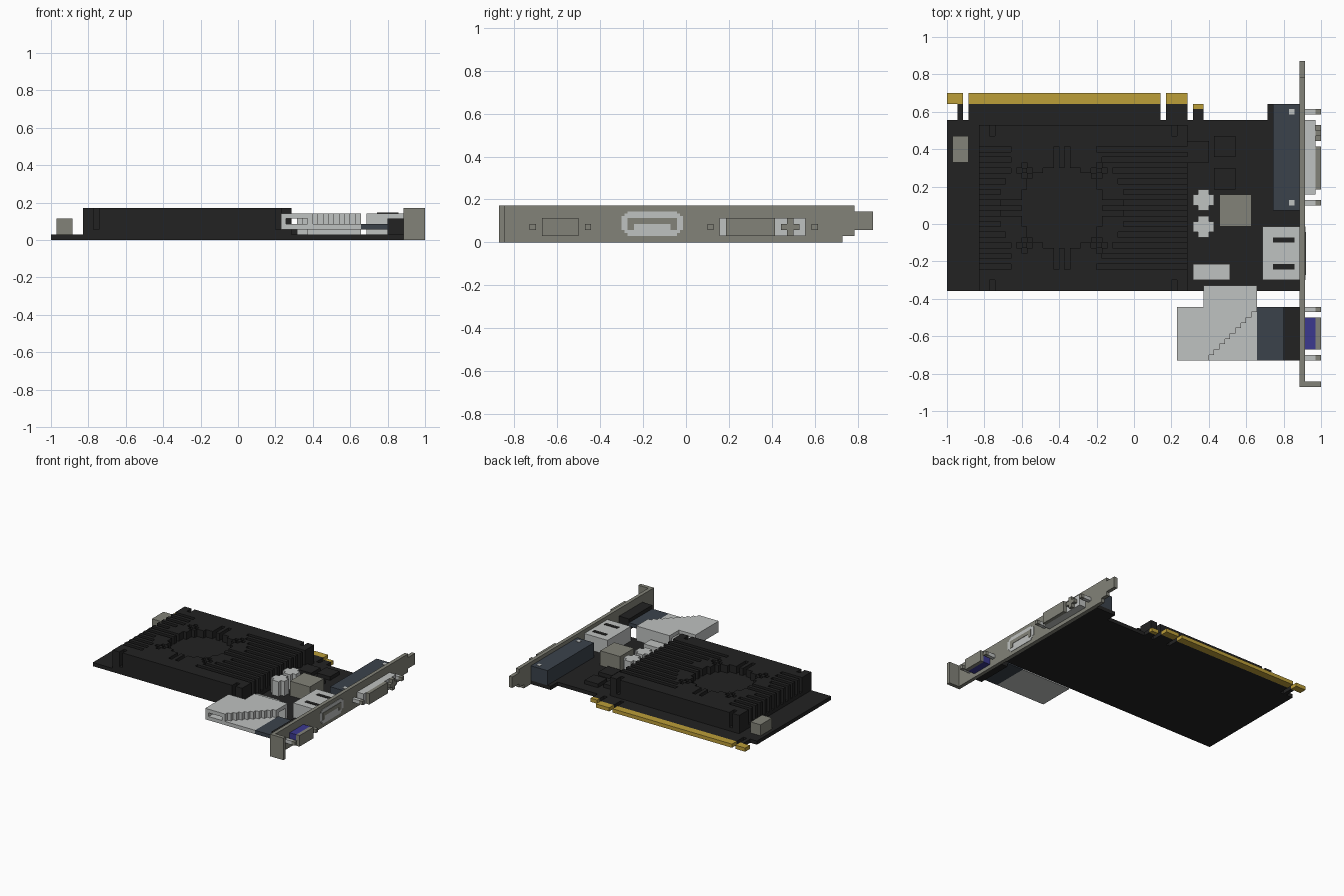
import bpy, bmesh, math
from mathutils import Vector

cube = bpy.data.objects.get("Cube")
if cube:
    bpy.data.objects.remove(cube, do_unlink=True)

U = 2 / 70                              # size of one block
ORIGIN = Vector((35, 30.5, 0))


def material(name, *srgb):
    rgb = [((c + 0.055) / 1.055) ** 2.4 for c in srgb]
    m = bpy.data.materials.new(name)
    m.use_nodes = True
    m.diffuse_color = (*rgb, 1)
    m.node_tree.nodes["Principled BSDF"].inputs["Base Color"].default_value = (*rgb, 1)
    return m


BLACK = material("black", .135, .135, .135)
GREY = material("warm grey", .51, .51, .47)
LIGHT = material("light grey", .75, .76, .755)
GOLD = material("gold", .74, .62, .22)
BLUE = material("blue", .23, .22, .56)
SLATE = material("slate", .23, .26, .295)


def blocks(name, mat, *boxes):
    """One object from boxes given as (x0, x1, y0, y1, z0, z1) in blocks."""
    bm = bmesh.new()
    for x0, x1, y0, y1, z0, z1 in boxes:
        made = bmesh.ops.create_cube(bm, size=1)
        for v in made["verts"]:
            p = Vector((x1 if v.co.x > 0 else x0,
                        y1 if v.co.y > 0 else y0,
                        z1 if v.co.z > 0 else z0))
            v.co = (p - ORIGIN) * U
    mesh = bpy.data.meshes.new(name)
    bm.to_mesh(mesh)
    bm.free()
    mesh.materials.append(mat)
    obj = bpy.data.objects.new(name, mesh)
    bpy.context.collection.objects.link(obj)
    return obj


# Circuit board with edge tabs
blocks("circuit_board", BLACK, (0, 66, 18, 50, 0, 1), (2, 3, 50, 53, 0, 1),
       (4, 40, 50, 53, 0, 1), (41, 45, 50, 53, 0, 1), (46, 48, 50, 52, 0, 1),
       (60, 66, 50, 53, 0, 1))
blocks("gold_contacts", GOLD, (0, 3, 53, 55, 0, 1), (4, 40, 53, 55, 0, 1),
       (41, 45, 53, 55, 0, 1), (46, 48, 52, 53, 0, 1))


# Heatsink with side fins and a round fan in the middle
def sink_height(i, j):
    dx, dy = abs(i - 21), abs(j - 33)
    d = math.hypot(dx, dy)
    if i in (8, 42) and dy > 13:
        return 2                        # corner slots
    if d < 7.7:
        return 4                        # fan hub
    if d < 12:                          # fan blades
        if dx < 3 or dy < 3:
            return 4 if min(dx, dy) % 2 else 6
        if abs(dx - dy) < 3:
            return 4 if (dx + dy) % 2 else 6
        return 6
    if dy < 13 and (i < 12 or i > 27) and dy % 2:
        return 2                        # fin gaps
    return 6


fins = []
for j in range(18, 49):
    start = 6
    for i in range(7, 46):
        if i == 45 or sink_height(i, j) != sink_height(start, j):
            fins.append((start, i, j, j + 1, 1, sink_height(start, j)))
            start = i
blocks("heatsink", BLACK, *fins)

# Components on the board
blocks("fan_connector", GREY, (1, 4, 42, 47, 1, 4))
blocks("chips", BLACK, (45, 49, 42, 46, 1, 2), (50, 54, 43, 47, 1, 2), (50, 54, 37, 41, 1, 2))
for n, y in enumerate((28, 33)):
    blocks(f"capacitor_{n + 1}", LIGHT, (46, 50, y + 1, y + 3, 1, 5), (47, 49, y, y + 4, 1, 5))
blocks("choke", GREY, (51, 57, 30, 36, 1, 5))
blocks("cable_header", LIGHT, (46, 53, 20, 23, 1, 3))
blocks("media_port_body", LIGHT, (59, 66, 20, 30, 1, 5))
blocks("media_port_slots", BLACK, (61, 65, 27, 28, 4.9, 5.1), (61, 65, 22, 23, 4.9, 5.1))
blocks("digital_port_body", SLATE, (61, 66, 33, 53, 1, 5))
blocks("digital_port_screws", LIGHT, *[(64, 65, y, y + 1, 4.9, 5.1) for y in (34, 51)])

# Folded ribbon cable and its plug
ribbon = [(44, 58, 5, 15, 2, 3), (43, 44, 5, 15, 2, 5), (44, 48, 5, 15, 4, 5),
          (48, 58, 15, 19, 4, 5), (48, 58, 18, 19, 1, 4)]
ribbon += [(48, 49 + k, 5 + k, 6 + k, 3, 5) for k in range(10)]
blocks("ribbon_cable", LIGHT, *ribbon)
blocks("analog_plug", SLATE, (58, 63, 5, 15, 2, 3))
blocks("analog_port_base", BLACK, (63, 66, 5, 15, 1, 4))

# Mounting bracket
blocks("bracket", GREY, (66, 67, 0, 56, 0, 6), (66, 67, 56, 58, 1, 6),
       (66, 67, 58, 61, 2, 5), (67, 70, 0, 1, 0, 6))

# Port fronts on the bracket
posts = (5, 14, 34, 51)
blocks("screw_posts", LIGHT, *[(67, 69, y, y + 1, 2, 3) for y in posts])
blocks("screw_post_tips", GREY, *[(69, 70, y, y + 1, 2, 3) for y in posts])
blocks("analog_port", BLUE, (67, 69, 7, 13, 1, 4))
blocks("analog_port_rim", GREY, (69, 70, 7, 13, 1, 4))
blocks("digital_port", LIGHT, (67, 69, 36, 50, 1, 4))
blocks("digital_port_pins", GREY, (69, 70, 37, 45, 1, 4), (69, 70, 46, 49, 2, 3),
       (69, 70, 47, 48, 1, 4))
blocks("media_port_rim", LIGHT, (66.9, 67.1, 20, 30, 2, 4.3),
       (66.9, 67.1, 20.5, 29.5, 1.5, 4.7), (66.9, 67.1, 21, 29, 1, 5))
blocks("media_port_opening", GREY, (67, 67.2, 21, 29, 3, 4),
       (67, 67.2, 21, 22, 2, 3), (67, 67.2, 28, 29, 2, 3))
